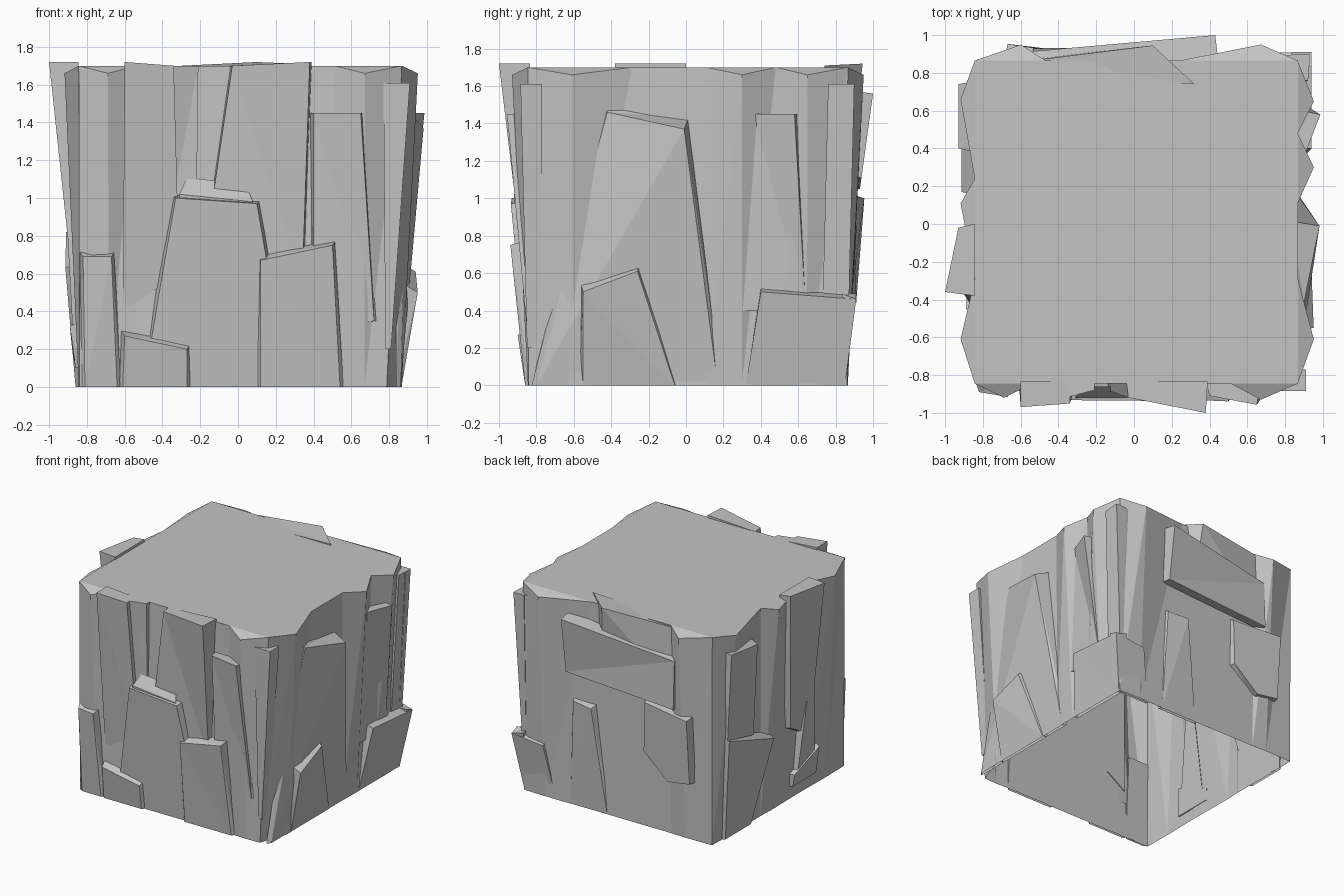
import bpy
import bmesh

cube = bpy.data.objects.get("Cube")
if cube:
    bpy.data.objects.remove(cube, do_unlink=True)

# Single stone colour
stone = bpy.data.materials.new("stone grey")
stone.use_nodes = True
GREY = (0.55, 0.55, 0.55, 1)
stone.diffuse_color = GREY
stone.node_tree.nodes["Principled BSDF"].inputs["Base Color"].default_value = GREY


def place(side, u, depth, z):
    """Point on a side of the block: u runs along it, depth points outward."""
    return {"front": (u, -depth, z), "back": (u, depth, z),
            "right": (depth, u, z), "left": (-depth, u, z)}[side]


def finish(name, bm):
    bmesh.ops.recalc_face_normals(bm, faces=bm.faces)
    mesh = bpy.data.meshes.new(name)
    bm.to_mesh(mesh)
    bm.free()
    mesh.materials.append(stone)
    obj = bpy.data.objects.new(name, mesh)
    bpy.context.collection.objects.link(obj)
    return obj


def slab(name, side, profile, left, right, low, inner=0.835, rise=0.03, spread=0.02):
    """Stone slab: profile of (u, z), outer depth at both top ends and at the foot."""
    us = [p[0] for p in profile]
    zs = [p[1] for p in profile]
    u0, u1, z0, z1 = min(us), max(us), min(zs), max(zs)
    um, zm = (u0 + u1) / 2, (z0 + z1) / 2
    bm = bmesh.new()
    outer, back = [], []
    for u, z in profile:
        top = left + (right - left) * (u - u0) / (u1 - u0)
        d = low + (top - low) * (z - z0) / (z1 - z0)
        outer.append(bm.verts.new(place(side, u, d, z)))
        bu = u + (spread if u > um else -spread)
        back.append(bm.verts.new(place(side, bu, inner, z + (rise if z > zm else 0))))
    bm.faces.new(outer)
    bm.faces.new(back)
    n = len(profile)
    for i in range(n):
        j = (i + 1) % n
        # Feet standing on the ground stay open like the block
        if max(zs[i], zs[j]) > .02:
            bm.faces.new((outer[i], outer[j], back[j], back[i]))
    bmesh.ops.triangulate(bm, faces=[f for f in bm.faces if len(f.verts) == 4])
    finish(name, bm)


# Main block: flat top, faceted rim and walls, open underneath
HALF, TOP, RIM = 0.855, 1.7, 1.66
RIDGES = {
    "front": [(-.7, .93), (-.55, HALF), (.5, HALF), (.66, .94)],
    "right": [(-.62, .94), (-.3, HALF), (.1, HALF), (.29, .94), (.47, HALF), (.64, .94)],
    "back": [(-.61, .94), (-.48, HALF), (.23, HALF), (.66, .94)],
    "left": [(-.62, .93), (-.3, HALF), (.1, .93), (.23, HALF), (.65, .93)],
}
bm = bmesh.new()
rim, foot, cap = [], [], []
for side, ridges in RIDGES.items():
    points = [(-HALF, HALF)] + ridges
    if side in ("back", "left"):
        points = [(HALF, HALF)] + ridges[::-1]
    for u, d in points:
        bump = d > HALF
        v = bm.verts.new(place(side, u, d, RIM if bump else TOP))
        rim.append(v)
        foot.append(bm.verts.new(place(side, u * 0.995, .855 if bump else .85, 0)))
        if not bump:
            cap.append(v)
# Chamfered foot of the front corner
foot[len(RIDGES["front"]) + 1].co.x -= .075
bm.faces.new(cap)
n = len(rim)
for i in range(n):
    j = (i + 1) % n
    bm.faces.new((foot[i], foot[j], rim[j]))
    bm.faces.new((foot[i], rim[j], rim[i]))
    if rim[i] not in cap:
        bm.faces.new((rim[i - 1], rim[i], rim[j]))
block = finish("main_block", bm)
block.location = (.012, .01, 0)

# Front slabs
slab("front_tall_left_slab", "front", [(-.6, 1.72), (-.34, 1.7), (-.31, .6), (-.61, .4)],
     .97, .95, .84, rise=0, spread=0)
slab("front_left_backing", "front", [(-.36, 1.7), (-.21, 1.7), (-.22, .9), (-.36, .9)],
     .92, .88, .86, rise=0, spread=0)
slab("front_tall_middle_slab", "front", [(-.03, 1.7), (.38, 1.72), (.34, .55), (-.2, .55)],
     .887, 1.0, .86, rise=0, spread=.01)
slab("front_tall_right_slab", "front", [(.4, 1.45), (.65, 1.45), (.72, .35), (.4, .3)],
     .91, .97, .85, rise=0)
slab("front_corner_pole", "front", [(.77, 1.61), (.91, 1.61), (.81, .2), (.78, .2)],
     .885, .885, .85, inner=.77, rise=0, spread=0)
slab("front_centre_slab", "front", [(-.33, 1.0), (.1, .97), (.15, .68), (.15, 0), (-.5, 0), (-.42, .48)],
     .93, .94, .842, rise=.02)
slab("front_centre_ledge", "front", [(-.31, 1.02), (.08, .98), (.1, .6), (-.33, .6)],
     .92, .92, .88, inner=.86, rise=.09, spread=-.04)
slab("front_low_right_slab", "front", [(.12, .67), (.5, .75), (.54, 0), (.12, 0)],
     .93, .94, .86)
slab("front_low_left_slab", "front", [(-.82, .69), (-.67, .69), (-.64, 0), (-.81, 0)],
     .89, .92, .855)
slab("front_foot_slab", "front", [(-.6, .27), (-.27, .2), (-.27, 0), (-.61, 0)],
     .90, .90, .86)

# Right slabs
slab("right_tall_slab", "right", [(-.42, 1.46), (-.01, 1.37), (.17, 0), (-.8, 0)],
     .816, 1.03, .86, rise=.06, spread=.025)
slab("right_upper_slab", "right", [(.36, 1.45), (.58, 1.45), (.64, .4), (.2, .4)],
     .84, 1.01, .885, rise=0, spread=.03)
slab("right_wedge", "right", [(-.55, .5), (-.26, .61), (-.06, 0), (-.55, 0)],
     .97, .92, .865, rise=.07)
slab("right_back_corner_slab", "right", [(.4, .5), (.91, .46), (.85, 0), (.32, 0)],
     .94, .947, .865, spread=0)
slab("right_back_pole", "right", [(.76, 1.61), (.9, 1.61), (.87, .4), (.73, .4)],
     .92, .93, .87, rise=0, spread=0)

# Back slabs
slab("back_corner_pole", "back", [(.78, 1.61), (.93, 1.61), (.87, .4), (.8, .4)],
     .89, .9, .87, rise=0, spread=0)
slab("back_left_corner_slab", "back", [(.66, .43), (.94, .46), (.865, 0), (.58, 0)],
     .91, .91, .85, spread=0)
slab("back_rim_slab", "back", [(-.5, 1.69), (.1, 1.72), (.14, 1.2), (-.5, 1.2)],
     .87, .95, .88, inner=.74, rise=-.01, spread=.22)
slab("back_crossbar", "back", [(-.535, 1.44), (.43, 1.56), (.43, 1.11), (-.535, 1.05)],
     .91, 1.0, .93, rise=.02)
slab("back_narrow_slab", "back", [(.4, .86), (.22, .85), (.11, 0), (.44, 0)],
     .93, .88, .86)
slab("back_plate", "back", [(-.25, 1.02), (-.67, 1.0), (-.67, .47), (-.47, .44), (-.25, .63)],
     .955, .89, .91)

# Left slabs
slab("left_upper_slab", "left", [(.4, 1.49), (.74, 1.53), (.74, .82), (.4, .74)],
     .93, .93, .89)
slab("left_lower_slab", "left", [(.17, .63), (.74, .82), (.72, 0), (.39, 0)],
     .93, .91, .86)
slab("left_leaning_slab", "left", [(-.36, 1.72), (-.02, 1.72), (-.1, .6), (-.36, .45)],
     1.0, .93, .865, inner=.845, rise=0)
slab("left_sliver", "left", [(-.36, .9), (-.3, .9), (-.2, .2), (-.42, .2)],
     .91, .9, .87)
slab("left_foot_slab", "left", [(-.45, .32), (-.15, .2), (-.15, .1), (-.45, .1)],
     .89, .9, .86)
